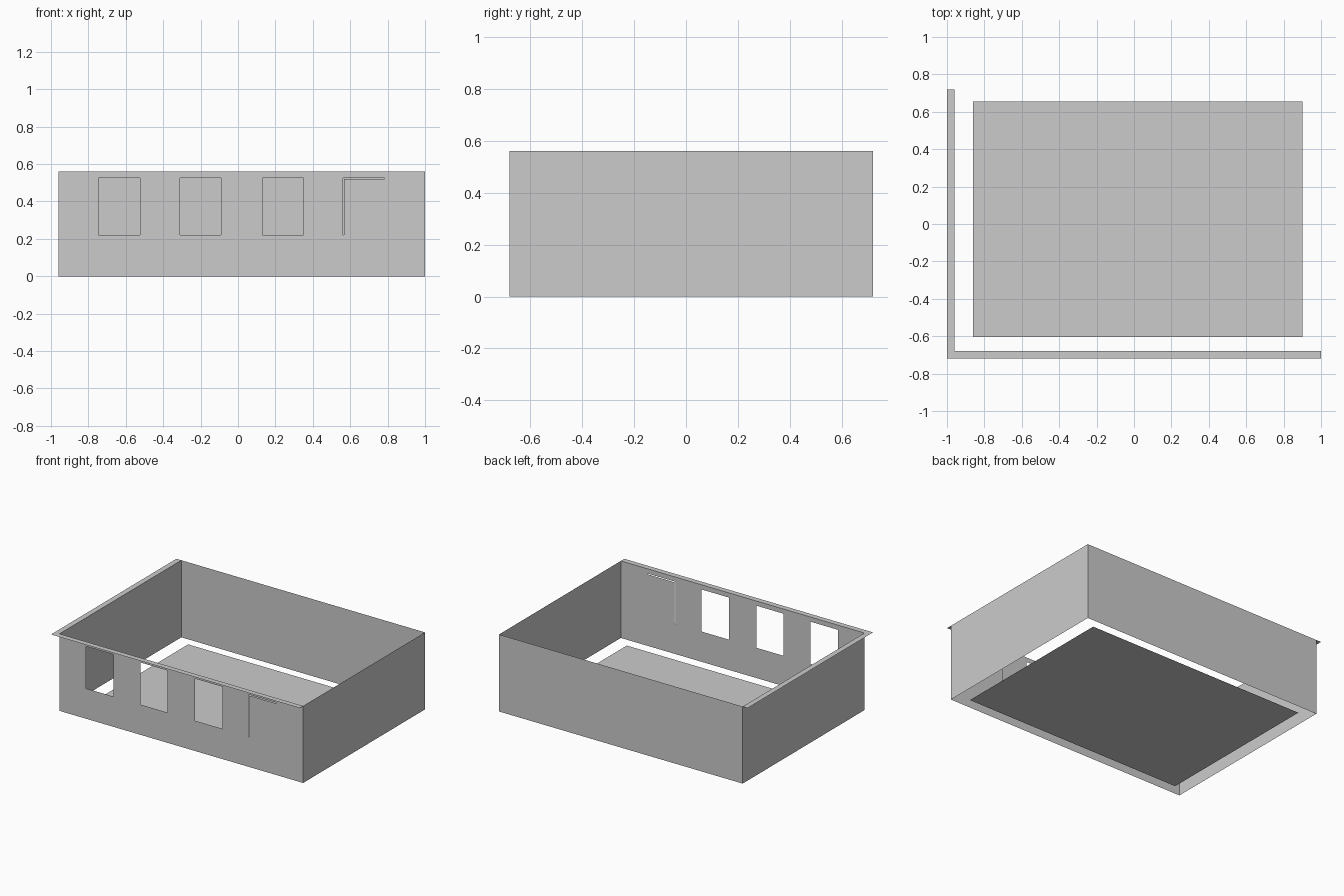
import bpy, bmesh
from mathutils import Vector

if "Cube" in bpy.data.objects:
    bpy.data.objects.remove(bpy.data.objects["Cube"])

grey = bpy.data.materials.new("light_grey")
grey.diffuse_color = (0.6, 0.6, 0.6, 1)
grey.use_nodes = True
grey.node_tree.nodes["Principled BSDF"].inputs["Base Color"].default_value = grey.diffuse_color

X0, X1, Y0, Y1, H = -0.96, 1.0, -0.68, 0.72, 0.56   # wall lines and height
RIM = 0.04                                          # rim overhang


def sheet(name, origin, u, v, us, vs, holes=()):
    """Flat panel made of grid cells, leaving out cells inside the holes."""
    o, u, v = Vector(origin), Vector(u), Vector(v)
    bm = bmesh.new()
    for a, b in zip(us, us[1:]):
        for c, d in zip(vs, vs[1:]):
            m, n = (a + b) / 2, (c + d) / 2
            if any(h[0] < m < h[1] and h[2] < n < h[3] for h in holes):
                continue
            bm.faces.new([bm.verts.new(o + u * p + v * q)
                          for p, q in ((a, c), (b, c), (b, d), (a, d))])
    bmesh.ops.remove_doubles(bm, verts=bm.verts, dist=1e-5)
    me = bpy.data.meshes.new(name)
    bm.to_mesh(me)
    bm.free()
    me.materials.append(grey)
    ob = bpy.data.objects.new(name, me)
    bpy.context.collection.objects.link(ob)
    return ob


X, Y, Z = (1, 0, 0), (0, 1, 0), (0, 0, 1)

# floor panel, set in from the walls
sheet("floor", (0, 0, 0), X, Y, [-0.86, 0.90], [-0.605, 0.655])

# front wall: three open windows and a fourth one closed except for a thin gap
LO, HI, GAP = 0.22, 0.526, 0.006
holes = [(x, x + 0.22, LO, HI) for x in (-0.745, -0.31, 0.13)]
holes += [(0.562, 0.562 + GAP, LO, HI), (0.562, 0.782, HI - GAP, HI)]
us = sorted({X0, X1, *(h[0] for h in holes), *(h[1] for h in holes)})
sheet("front_wall", (0, Y0, 0), X, Z, us, [0, LO, HI - GAP, HI, H], holes)

# plain walls
sheet("back_wall", (0, Y1, 0), (-1, 0, 0), Z, [-X1, -X0], [0, H])
sheet("right_wall", (X1, 0, 0), Y, Z, [Y0, Y1], [0, H])
sheet("left_wall", (X0, 0, 0), (0, -1, 0), Z, [-Y1, -Y0], [0, H])

# L-shaped rim along the front and left wall tops
sheet("top_rim", (0, 0, H), X, Y, [X0 - RIM, X0, X1], [Y0 - RIM, Y0, Y1],
      [(X0, X1, Y0, Y1)])
